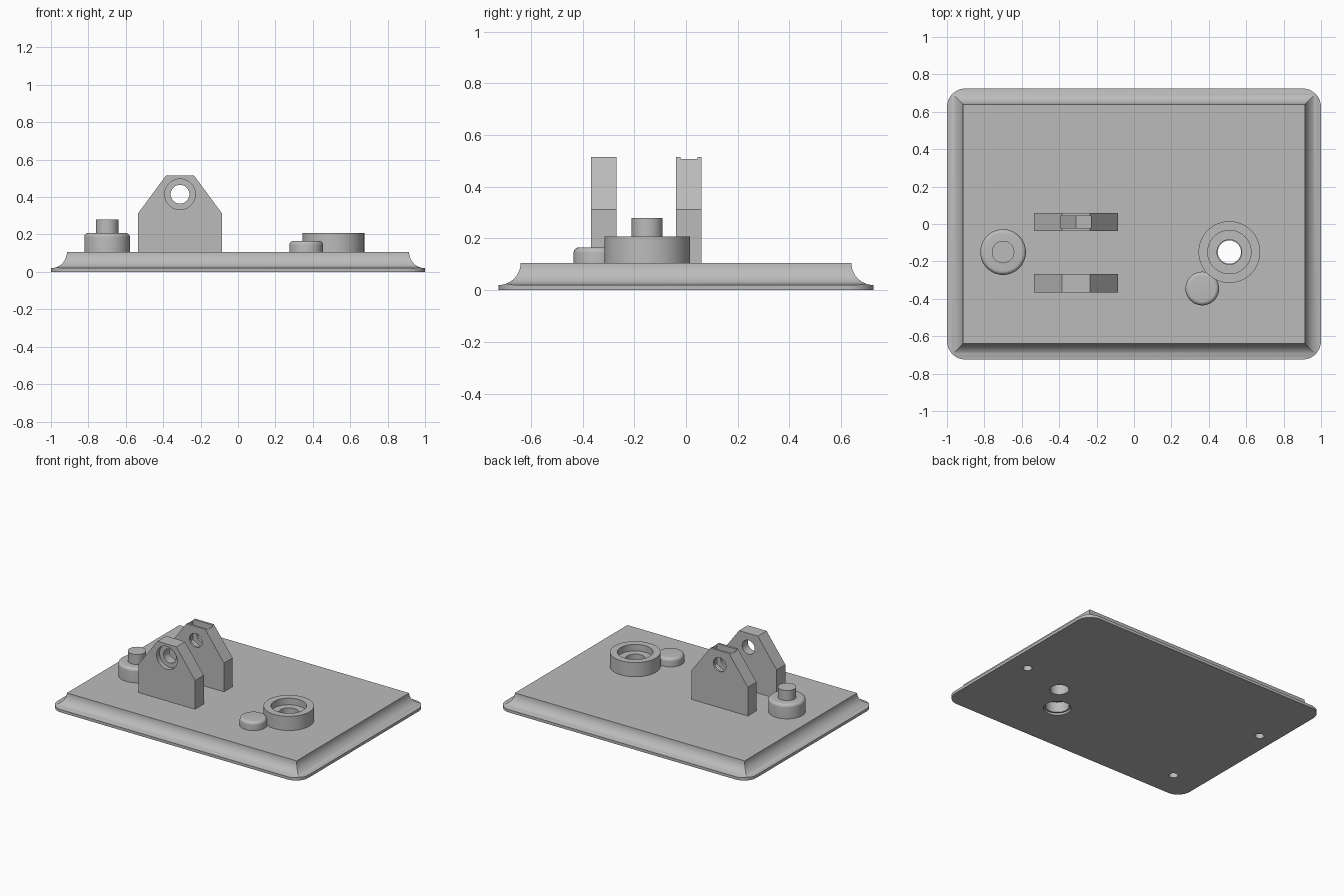
import bpy, bmesh
from math import sin, cos, pi, radians
from mathutils import Matrix, Vector

if "Cube" in bpy.data.objects:
    bpy.data.objects.remove(bpy.data.objects["Cube"])

GREY = (0.5, 0.5, 0.5, 1)
mat = bpy.data.materials.new("plain grey")
mat.use_nodes = True
mat.diffuse_color = GREY
mat.node_tree.nodes["Principled BSDF"].inputs["Base Color"].default_value = GREY

TOP = 0.105          # height of the base plate
HOLE_X, HOLE_Z = -0.31, 0.415


def loft(name, rings, matrix=Matrix()):
    """Skin a stack of equal-length point rings and cap both ends."""
    bm = bmesh.new()
    loops = [[bm.verts.new(matrix @ Vector(p)) for p in ring] for ring in rings]
    n = len(loops[0])
    for a, b in zip(loops, loops[1:]):
        for i in range(n):
            j = (i + 1) % n
            bm.faces.new((a[i], a[j], b[j], b[i]))
    bm.faces.new(loops[0][::-1])
    bm.faces.new(loops[-1])
    bmesh.ops.recalc_face_normals(bm, faces=bm.faces)
    me = bpy.data.meshes.new(name)
    bm.to_mesh(me)
    bm.free()
    me.materials.append(mat)
    ob = bpy.data.objects.new(name, me)
    bpy.context.scene.collection.objects.link(ob)
    return ob


def lathe(name, profile, x, y, z=0, turn=0, sides=64):
    """Revolve (radius, height) points about an upright or turned axis."""
    rings = [[(r * cos(2 * pi * i / sides), r * sin(2 * pi * i / sides), h)
              for i in range(sides)] for r, h in profile]
    return loft(name, rings, Matrix.Translation((x, y, z)) @ Matrix.Rotation(turn, 4, 'X'))


def prism(name, outline, y0, y1):
    """Extrude an (x, z) outline along y."""
    return loft(name, [[(x, y, z) for x, z in outline] for y in (y0, y1)])


def domed(radius, top, fillet):
    """Cylinder profile with a rounded top edge."""
    arc = [(radius - fillet + fillet * cos(i * pi / 12),
            top - fillet + fillet * sin(i * pi / 12)) for i in range(7)]
    return [(radius, TOP)] + arc


def boolean(target, cutter, operation='DIFFERENCE'):
    """Bake a boolean into the target and discard the cutter."""
    cutter.hide_render = True
    mod = target.modifiers.new("cut", 'BOOLEAN')
    mod.operation, mod.object, mod.solver = operation, cutter, 'EXACT'
    bpy.context.view_layer.update()
    graph = bpy.context.evaluated_depsgraph_get()
    baked = bpy.data.meshes.new_from_object(target.evaluated_get(graph))
    target.modifiers.clear()
    target.data = baked
    bpy.data.objects.remove(cutter)


# Base plate: mitred cove moulding, trimmed to rounded corners
HX, HY, COVE, CORNER = 1.0, 0.725, 0.085, 0.1
section = [(-0.02, 0), (-0.02, TOP - COVE)]
section += [(COVE * sin(i * pi / 24), TOP - COVE * cos(i * pi / 24)) for i in range(13)]
base = loft("base_plate", [[(sx * (HX - d), sy * (HY - d), z)
                            for sx, sy in ((-1, -1), (1, -1), (1, 1), (-1, 1))]
                           for d, z in section])
outline = []
for k, (sx, sy) in enumerate(((1, 1), (-1, 1), (-1, -1), (1, -1))):
    for i in range(13):
        a = k * pi / 2 + i * pi / 24
        outline.append((sx * (HX - CORNER) + CORNER * cos(a),
                        sy * (HY - CORNER) + CORNER * sin(a)))
trim = loft("trim", [[(x, y, z) for x, y in outline] for z in (-0.1, 0.3)])
boolean(base, trim, 'INTERSECT')

# Holes in the underside
for x, y in ((0.85, -0.07), (-0.88, 0.225), (-0.78, -0.53)):
    boolean(base, lathe("screw_hole", [(0.03, -0.1), (0.03, 0.06)], x, y, sides=32))
boolean(base, lathe("button_bore", [(0.09, -0.1), (0.09, 0.015), (0.078, 0.015),
                                    (0.078, 0.09)], 0.365, -0.345))
boolean(base, lathe("through_hole", [(0.062, -0.1), (0.062, 0.3)], 0.51, -0.15))

# Bearing boss with a stepped bore
boss = lathe("bearing_boss", [(0.165, TOP), (0.165, 0.207)], 0.51, -0.15)
boolean(boss, lathe("boss_bore", [(0.066, 0), (0.066, 0.16), (0.116, 0.16),
                                  (0.116, 0.3)], 0.51, -0.15))

# Round button beside the boss
button = lathe("round_button", domed(0.09, 0.166, 0.022), 0.365, -0.345)

# Rounded pedestal carrying a small peg
pedestal = lathe("pedestal", domed(0.122, 0.208, 0.022), -0.7, -0.15)
peg = lathe("pedestal_peg", [(0.06, 0.2), (0.06, 0.28)], -0.7, -0.15)

# Pair of upright brackets
half = [(0.225, TOP), (0.225, 0.312), (0.075, 0.515)]
shape = [(HOLE_X + x, z) for x, z in half] + [(HOLE_X - x, z) for x, z in half[::-1]]
front = prism("front_bracket", shape, -0.367, -0.268)
back = prism("back_bracket", shape, -0.038, 0.06)

# Front bracket: counterbored pivot hole
boolean(front, lathe("pivot_bore", [(0.05, -0.1), (0.05, 0.015), (0.082, 0.015), (0.082, 0.1)],
                     HOLE_X, -0.3175, HOLE_Z, pi / 2))

# Back bracket: pivot hole and a nut slot open at the top
boolean(back, lathe("pivot_hole", [(0.05, -0.1), (0.05, 0.1)], HOLE_X, 0.01, HOLE_Z, pi / 2))
W = 0.08
slot = [(HOLE_X - W, 0.6), (HOLE_X - W, HOLE_Z - W * 0.577), (HOLE_X, HOLE_Z - W * 1.155),
        (HOLE_X + W, HOLE_Z - W * 0.577), (HOLE_X + W, 0.6)]
boolean(back, prism("nut_slot", slot, -0.022, 0.044))

# Smooth the round walls, keep the edges crisp
for ob in (base, boss, button, pedestal, peg, front, back):
    ob.data.shade_smooth()
    ob.data.set_sharp_from_angle(angle=radians(30))
